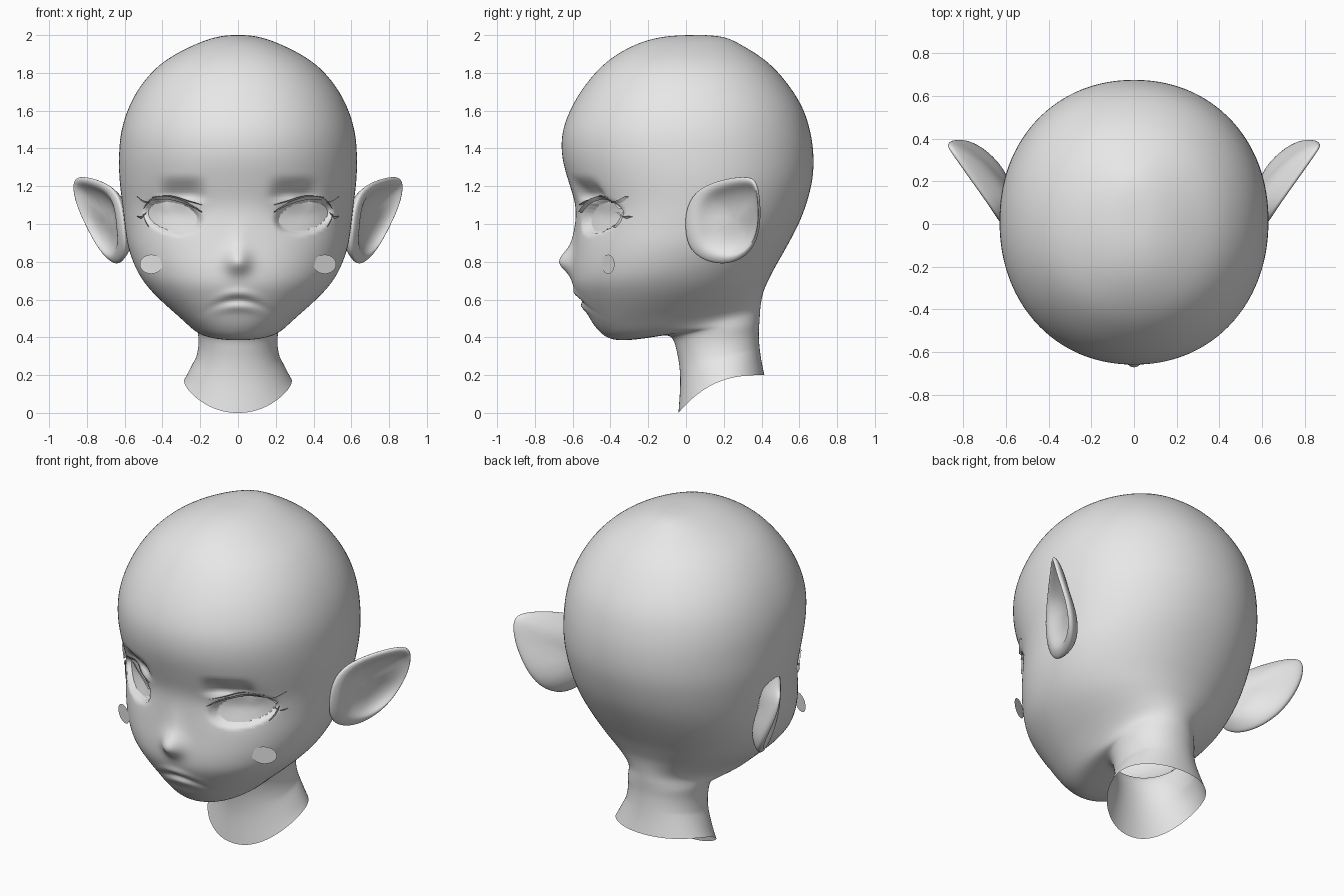
import bpy, bmesh, math
from mathutils import Vector
from mathutils.bvhtree import BVHTree

if "Cube" in bpy.data.objects:
    bpy.data.objects.remove(bpy.data.objects["Cube"])

skin = bpy.data.materials.new("grey_skin")
skin.diffuse_color = (0.8, 0.8, 0.8, 1)
skin.use_nodes = True
skin.node_tree.nodes["Principled BSDF"].inputs["Base Color"].default_value = skin.diffuse_color


def make(name, verts, faces, smooth=True, recalc=True):
    me = bpy.data.meshes.new(name)
    me.from_pydata([tuple(v) for v in verts], [], faces)
    bm = bmesh.new()
    bm.from_mesh(me)
    if recalc:
        bmesh.ops.recalc_face_normals(bm, faces=bm.faces)
    bm.to_mesh(me)
    bm.free()
    me.materials.append(skin)
    ob = bpy.data.objects.new(name, me)
    bpy.context.collection.objects.link(ob)
    for p in me.polygons:
        p.use_smooth = smooth
    return ob


def catmull(pts, n):
    out = []
    for i in range(len(pts) - 1):
        p0, p1, p2, p3 = (pts[max(0, min(len(pts) - 1, i + k))] for k in (-1, 0, 1, 2))
        for s in range(n):
            t = s / n
            out.append([0.5 * (2 * b + (c - a) * t + (2 * a - 5 * b + 4 * c - d) * t * t
                               + (3 * b - a - 3 * c + d) * t ** 3)
                        for a, b, c, d in zip(p0, p1, p2, p3)])
    return out + [list(pts[-1])]


def bump(x, z, cx, cz, sx, sz):
    return math.exp(-((x - cx) / sx) ** 2 - ((z - cz) / sz) ** 2)


def ramp(t):
    t = max(0, min(1, t))
    return t * t * (3 - 2 * t)


def relief(x, z):
    """Depth offset for nose, eye sockets and lips (negative is forward)."""
    a = abs(x)
    d = -0.066 * bump(x, z, 0, 0.80, 0.065, 0.068 if z > 0.8 else 0.06)
    d -= 0.012 * bump(x, z, 0, 0.90, 0.06, 0.09)
    d += 0.033 * bump(a, z, 0.33, 1.06, 0.13, 0.09)
    # hollow under the brow
    d += 0.045 * math.exp(-((a - 0.30) / 0.11) ** 4) * ramp((1.265 - z) / 0.11) * ramp((z - 1.11) / 0.04)
    arc = z + 1.8 * x * x
    d -= 0.012 * bump(x, arc, 0, 0.635, 0.10, 0.022)
    d += 0.012 * bump(x, arc, 0, 0.595, 0.12, 0.016)
    d -= 0.010 * bump(x, arc, 0, 0.560, 0.09, 0.022)
    return d


def eye_recess(x, z):
    """Eye opening pushed back behind the lids."""
    a = abs(x) - 0.345
    r = math.hypot(a / 0.148, (z - 1.04 - 0.15 * a) / 0.088)
    return 0.045 * ramp((1.06 - r) / 0.22)


# Head and neck: rings as front y, front z, back y, back z, half width
rings = [
    (.02, 2.0, .10, 2.0, .03), (-.12, 1.992, .2, 1.99, .11), (-.27, 1.95, .29, 1.95, .23),
    (-.42, 1.86, .43, 1.86, .395), (-.53, 1.74, .54, 1.74, .51),
    (-.61, 1.61, .62, 1.61, .582), (-.655, 1.48, .66, 1.48, .62),
    (-.655, 1.35, .675, 1.36, .63), (-.62, 1.22, .67, 1.24, .627),
    (-.585, 1.10, .643, 1.125, .613), (-.585, .98, .605, 1.02, .60),
    (-.595, .87, .555, .92, .585), (-.605, .77, .505, .83, .555),
    (-.60, .68, .465, .76, .515), (-.565, .60, .435, .70, .46),
    (-.52, .52, .413, .65, .39), (-.48, .455, .402, .61, .325),
    (-.42, .40, .396, .575, .27), (-.33, .383, .392, .54, .238),
    (-.18, .40, .39, .50, .222), (-.08, .41, .387, .46, .214),
    (-.05, .33, .385, .41, .208), (-.035, .25, .39, .34, .22),
    (-.03, .15, .40, .27, .25), (-.04, 0, .415, .20, .285)]
SEG, SUB = 150, 7
levels = catmull(rings, SUB)
for _ in range(8):
    levels = [levels[0]] + [[(a + 2 * b + c) / 4 for a, b, c in zip(*levels[k - 1:k + 2])]
                            for k in range(1, len(levels) - 1)] + [levels[-1]]
verts, lids, faces = [], [], []
for k, (yf, zf, yb, zb, w) in enumerate(levels):
    g = 1 + 1.7 * max(0, (k - len(levels) + 1 + 2 * SUB) / (2 * SUB))
    for j in range(SEG):
        u = 2 * math.pi * j / SEG
        t = u - 0.4 * math.sin(u)
        s, c = (math.copysign(abs(f) ** (2 / 2.1), f) for f in (math.sin(t), math.cos(t)))
        x, y = w * s, (yf + yb) / 2 - (yb - yf) / 2 * c
        z = zf + (zb - zf) * (1 - max(0, (1 + c) / 2) ** g)
        front = y < -0.1 and z > 0.45
        if front:
            y += relief(x, z)
        lids.append(Vector((x, y, z)))
        verts.append((x, y + (eye_recess(x, z) if front else 0), z))
for k in range(len(levels) - 1):
    for j in range(SEG):
        a, b = k * SEG + j, k * SEG + (j + 1) % SEG
        faces.append((a, b, b + SEG, a + SEG))
tree = BVHTree.FromPolygons(lids, faces)
verts.append((0, .06, 2.0))
faces += [(len(verts) - 1, (j + 1) % SEG, j) for j in range(SEG)]
make("head_and_neck", verts, faces)


def on_face(x, z, lift):
    hit = tree.ray_cast(Vector((x, -2, z)), Vector((0, 1, 0)))[0]
    return Vector((x, (hit.y if hit else -0.35) - lift, z))


def strip(name, pts, width, side, flare=0.02):
    """Thin tapered ribbon along (x, z) points lying on the face."""
    path = catmull(pts, 5)
    vs, fs = [], []
    for i, (x, z) in enumerate(path):
        h = width * math.sin(math.pi * (0.08 + 0.88 * i / (len(path) - 1)))
        vs += [on_face(side * x, z, 0.003), on_face(side * x, z, 0.003) + Vector((0, -flare, h))]
    for i in range(len(path) - 1):
        fs.append((2 * i, 2 * i + 1, 2 * i + 3, 2 * i + 2))
    make(name, vs, fs)


# Ear rim, walked once around
rim = [(.61, -.01, .97), (.62, -.005, 1.09), (.66, .06, 1.19), (.76, .20, 1.235),
       (.845, .32, 1.25), (.875, .365, 1.22), (.855, .38, 1.11), (.79, .38, .97),
       (.725, .335, .85), (.66, .22, .785), (.62, .09, .805), (.60, .01, .87)]
mid = Vector((.69, .17, 1.01))
bowl = Vector((.715, .205, 1.015))
root = Vector((.52, .16, 1.0))
back = Vector((-.6, .75, 0))


def ear(name, side):
    R = [mid + (Vector(p) - mid) * 1.03 for p in rim]
    loops = [
        [root + (p - root) * .45 + back * .02 for p in R],
        [root + (p - root) * .80 + back * .035 for p in R],
        [p + back * .022 for p in R],
        R,
        [bowl + (p - mid) * .84 - back * .008 for p in R],
        [bowl + (p - mid) * .70 + back * .035 for p in R],
        [bowl + (p - mid) * .35 + back * .065 for p in R]]
    n = len(R)
    vs = [Vector((side * p.x, p.y, p.z)) for lp in loops for p in lp]
    fs = [(k * n + j, k * n + (j + 1) % n, (k + 1) * n + (j + 1) % n, (k + 1) * n + j)
          for k in range(len(loops) - 1) for j in range(n)]
    fs.append(tuple((len(loops) - 1) * n + j for j in range(n)))
    fs.append(tuple(reversed(range(n))))
    mod = make(name, vs, fs).modifiers.new("smooth", 'SUBSURF')
    mod.levels = mod.render_levels = 2


# Eye surface outline in x, z
eye_outline = [(.20, 1.05), (.27, 1.10), (.36, 1.125), (.44, 1.12), (.485, 1.08), (.48, 1.01),
               (.44, .97), (.36, .955), (.27, .965), (.215, 1.01), (.20, 1.05)]

for side, tag in ((-1, "right"), (1, "left")):
    ear(tag + "_ear", side)

    # Eye surface set behind the lids
    edge = catmull(eye_outline, 3)[:-1]
    n = len(edge)
    cx, cz = .345, 1.04
    vs = [on_face(side * (cx + (x - cx) * f), cz + (z - cz) * f, -.038)
          for f in (1, .66, .33) for x, z in edge] + [on_face(side * cx, cz, -.038)]
    fs = [(k * n + j, k * n + (j + 1) % n, (k + 1) * n + (j + 1) % n, (k + 1) * n + j)
          for k in range(2) for j in range(n)]
    fs += [(2 * n + j, 2 * n + (j + 1) % n, 3 * n) for j in range(n)]
    make(tag + "_eye", vs, fs)

    # Upper lash line, lid creases and lash tips
    strip(tag + "_upper_lash", [(.19, 1.06), (.28, 1.105), (.38, 1.13), (.46, 1.12), (.50, 1.08)],
          .018, side)
    strip(tag + "_lid_crease", [(.19, 1.10), (.27, 1.12), (.36, 1.145), (.46, 1.14)], .007, side, .01)
    strip(tag + "_lash_tip", [(.47, 1.11), (.505, 1.115), (.535, 1.145)], .012, side)
    strip(tag + "_lash_tip_low", [(.485, 1.06), (.51, 1.03), (.535, 1.04)], .010, side)
    strip(tag + "_lower_lash", [(.47, .98), (.49, 1.01), (.505, 1.06)], .008, side, .01)

    # Cheek disc
    disc = [(side * (.46 + .06 * math.cos(a)), -.412 + .034 * math.cos(a), .787 + .051 * math.sin(a))
            for a in (2 * math.pi * i / 24 for i in range(24))]
    order = tuple(range(24))
    make(tag + "_cheek_disc", disc, [order if side > 0 else order[::-1]], False, False)
